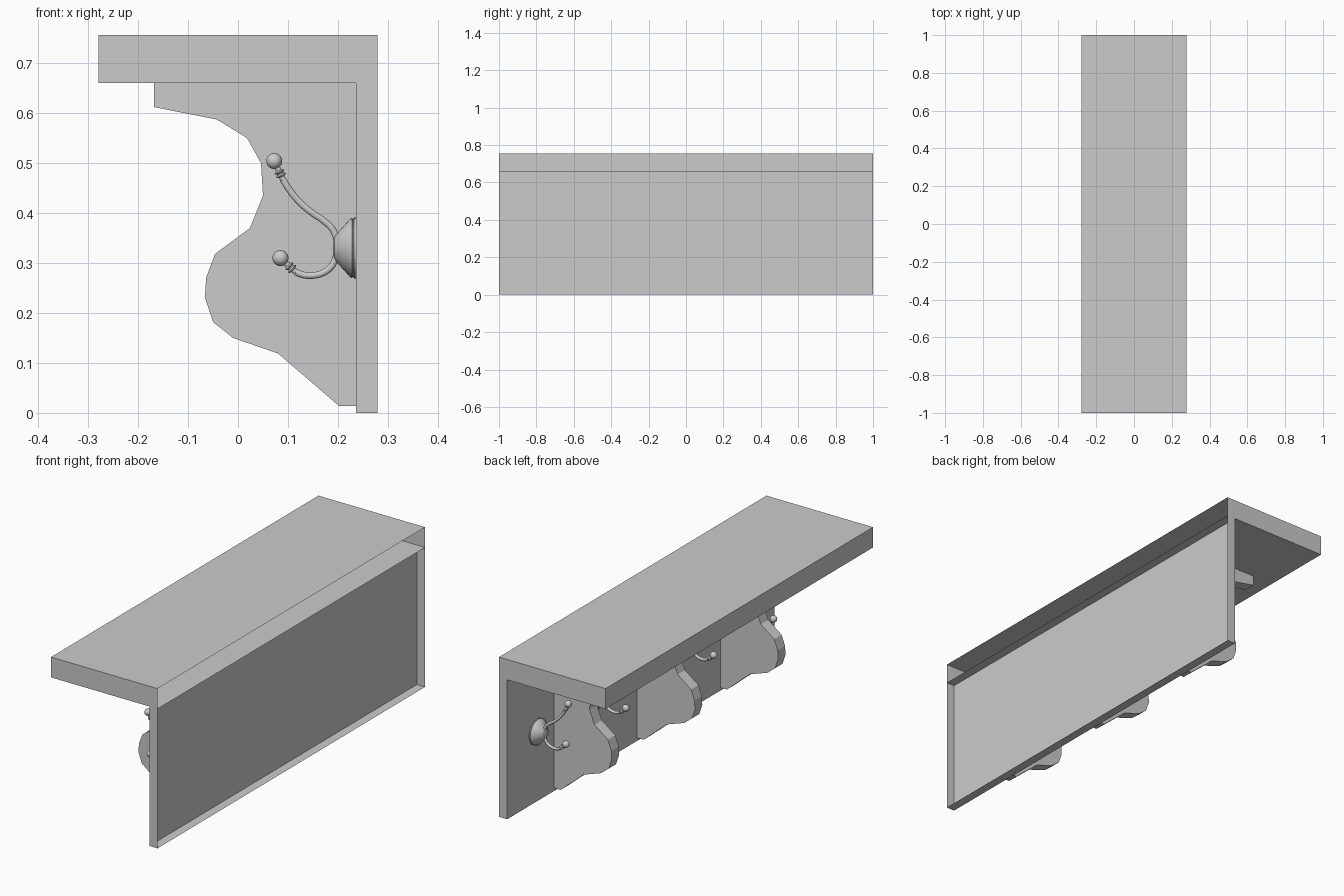
import bpy, bmesh, math
from mathutils import Vector, Matrix

if "Cube" in bpy.data.objects:
    bpy.data.objects.remove(bpy.data.objects["Cube"])


def add_object(name, bm, loc=(0, 0, 0)):
    bmesh.ops.recalc_face_normals(bm, faces=bm.faces)
    me = bpy.data.meshes.new(name)
    bm.to_mesh(me)
    bm.free()
    ob = bpy.data.objects.new(name, me)
    ob.location = loc
    bpy.context.collection.objects.link(ob)
    return ob


def smooth(ob, angle=35):
    bpy.ops.object.select_all(action='DESELECT')
    ob.select_set(True)
    bpy.context.view_layer.objects.active = ob
    bpy.ops.object.shade_smooth_by_angle(angle=math.radians(angle))


def open_box(name, x0, x1, z0, z1):
    """Full-length board whose wall side (+x) is left open."""
    bm = bmesh.new()
    bmesh.ops.create_cube(bm, size=1)
    bmesh.ops.scale(bm, vec=(x1 - x0, 2, z1 - z0), verts=bm.verts)
    bmesh.ops.translate(bm, vec=((x0 + x1) / 2, 0, (z0 + z1) / 2), verts=bm.verts)
    back = [f for f in bm.faces if f.calc_center_median().x > x1 - 1e-4]
    ob = None
    bmesh.ops.recalc_face_normals(bm, faces=bm.faces)
    bmesh.ops.delete(bm, geom=back, context='FACES_ONLY')
    me = bpy.data.meshes.new(name)
    bm.to_mesh(me)
    bm.free()
    ob = bpy.data.objects.new(name, me)
    bpy.context.collection.objects.link(ob)
    return ob


def lathe(name, profile, start, end, y, steps=24):
    """Revolve (radius, height) pairs about the axis start -> end in the xz plane."""
    bm = bmesh.new()
    vs = [bm.verts.new((r, 0, h)) for r, h in profile]
    es = [bm.edges.new(p) for p in zip(vs, vs[1:])]
    bmesh.ops.spin(bm, geom=vs + es, cent=(0, 0, 0), axis=(0, 0, 1),
                   angle=2 * math.pi, steps=steps)
    bmesh.ops.remove_doubles(bm, verts=bm.verts, dist=1e-5)
    axis = Vector((end[0] - start[0], 0, end[1] - start[1]))
    bm.transform(axis.to_track_quat('Z', 'Y').to_matrix().to_4x4())
    ob = add_object(name, bm, (start[0], y, start[1]))
    smooth(ob)
    return ob


# Shelf board and back panel, hollow towards the wall
open_box("shelf_board", -0.279, 0.279, 0.66, 0.756)
open_box("back_panel", 0.236, 0.279, 0.0, 0.66)

# Scroll-shaped brackets
OUTLINE = [(0.236, 0.66), (-0.168, 0.66), (-0.168, 0.612), (-0.042, 0.587),
           (0.018, 0.55), (0.046, 0.5), (0.05, 0.435), (0.024, 0.37),
           (-0.046, 0.318), (-0.064, 0.27), (-0.066, 0.23), (-0.05, 0.182),
           (-0.01, 0.15), (0.08, 0.119), (0.202, 0.014), (0.236, 0.014)]
THICK = 0.055
for i, y in enumerate((-0.622, 0, 0.622)):
    bm = bmesh.new()
    face = bm.faces.new([bm.verts.new((x, -THICK / 2, z)) for x, z in OUTLINE])
    ext = bmesh.ops.extrude_face_region(bm, geom=[face], use_keep_orig=True)
    bmesh.ops.translate(bm, vec=(0, THICK, 0),
                        verts=[v for v in ext["geom"] if isinstance(v, bmesh.types.BMVert)])
    add_object(f"bracket_{i + 1}", bm, (0, y, 0))

# Hook profiles: round wall plate, and collars plus ball for the tips
PLATE = [(0.061, 0), (0.061, 0.004), (0.058, 0.005), (0.058, 0.007), (0.06, 0.008),
         (0.059, 0.011), (0.04, 0.028), (0.028, 0.039), (0.02, 0.044), (0, 0.046)]
TIP = [(0.006, 0), (0.006, 0.006), (0.009, 0.007), (0.0105, 0.009), (0.009, 0.011),
       (0.007, 0.012), (0.007, 0.014), (0.009, 0.015), (0.0105, 0.017), (0.009, 0.019),
       (0.006, 0.02)]
BALL_R, BALL_H = 0.016, 0.041
TIP += [(BALL_R * math.sin(a), BALL_H - BALL_R * math.cos(a))
        for a in (math.radians(d) for d in range(20, 181, 16))]
ARM = [(0.09, 0.467), (0.104, 0.445), (0.123, 0.422), (0.146, 0.402), (0.172, 0.384),
       (0.19, 0.366), (0.198, 0.343), (0.197, 0.318), (0.189, 0.296), (0.172, 0.281),
       (0.15, 0.275), (0.131, 0.276), (0.115, 0.282)]

for i, y in enumerate((-0.776, -0.328, 0.328, 0.776)):
    n = i + 1
    lathe(f"hook_plate_{n}", PLATE, (0.236, 0.33), (0.19, 0.33), y, 32)
    lathe(f"hook_upper_tip_{n}", TIP, ARM[0], (0.073, 0.503), y)
    lathe(f"hook_lower_tip_{n}", TIP, ARM[-1], (0.087, 0.308), y)
    # Curved arm joining both tips
    cu = bpy.data.curves.new(f"hook_arm_{n}", 'CURVE')
    cu.dimensions = '3D'
    cu.bevel_depth = 0.007
    cu.bevel_resolution = 3
    cu.resolution_u = 4
    sp = cu.splines.new('BEZIER')
    sp.bezier_points.add(len(ARM) - 1)
    for p, (x, z) in zip(sp.bezier_points, ARM):
        p.co = (x, y, z)
        p.handle_left_type = p.handle_right_type = 'AUTO'
    bpy.context.collection.objects.link(bpy.data.objects.new(f"hook_arm_{n}", cu))
